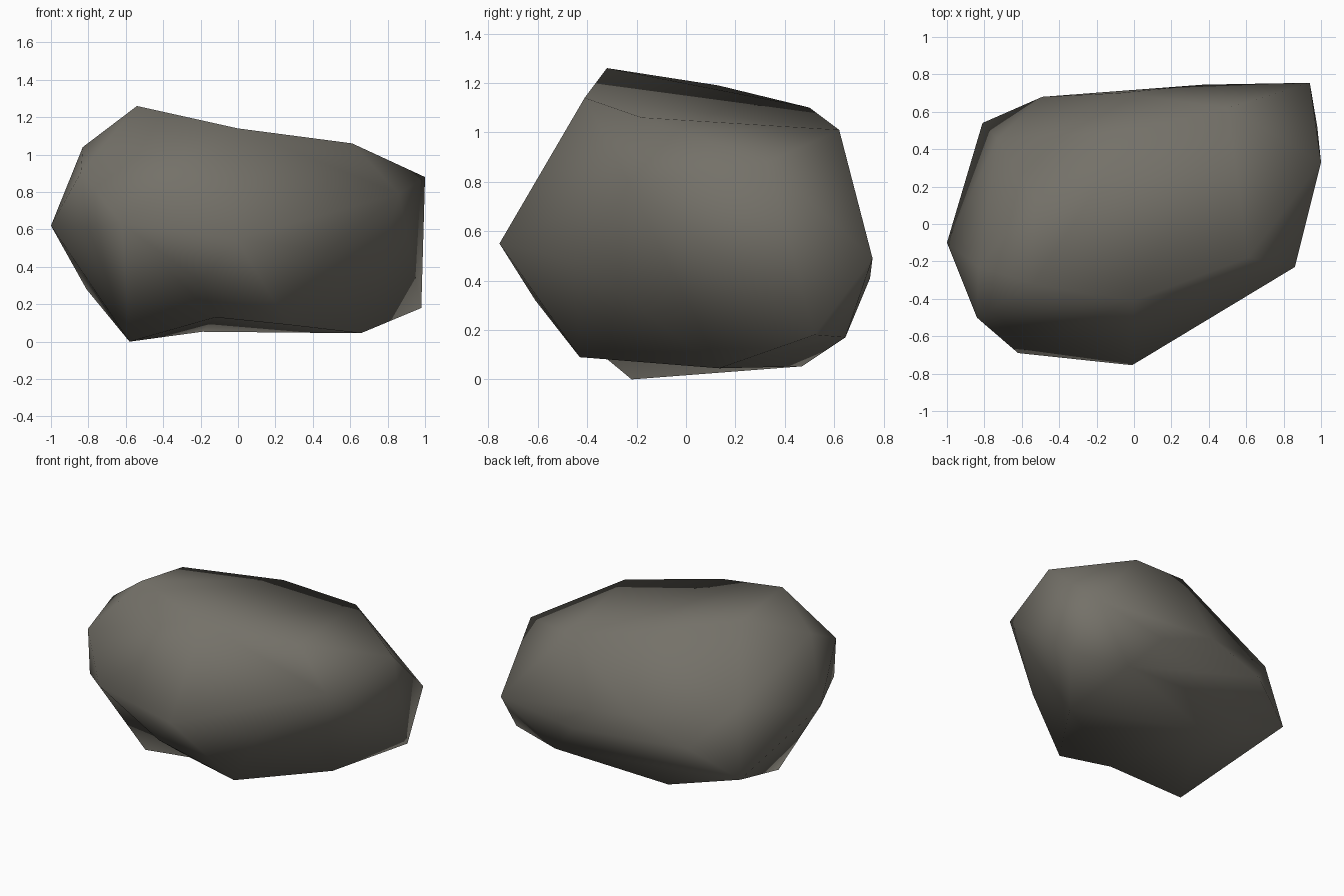
import bpy, bmesh

if "Cube" in bpy.data.objects:
    bpy.data.objects.remove(bpy.data.objects["Cube"])

# Corner points of the boulder, grouped by region
TOP = [(-.54, -.32, 1.26), (-.53, .13, 1.19), (.61, -.18, 1.06),
       (.01, .50, 1.10), (.50, .62, 1.01), (-.83, -.23, 1.04)]
SIDES = [(1, .33, .88), (.86, -.23, .79), (.94, .755, .49), (.98, .52, .18),
         (.37, .745, .41), (-.49, .68, .47), (-.81, .54, .28),
         (-1, -.10, .62), (-.84, -.50, .905), (-.80, -.535, .61),
         (-.62, -.69, .63), (-.01, -.755, .55)]
BASE = [(-.58, -.22, 0), (.657, .135, .045), (.27, -.43, .09),
        (.585, .645, .17), (-.19, .47, .053)]
# Hollows: skinned at the first place, then pressed in to the second
HOLLOWS = [((-.15, -.40, -.02), (-.12, -.377, .13)),   # under the front
           ((0, -.43, 1.22), (0, -.41, 1.14)),         # front of the top
           ((-.08, .75, .60), (-.08, .70, .60)),       # back
           ((.50, -.48, .47), (.48, -.45, .48)),       # front right
           ((-.77, .49, .76), (-.73, .455, .74)),      # back left
           ((-.20, -.63, .31), (-.20, -.61, .32))]     # lower front

bm = bmesh.new()
for p in TOP + SIDES + BASE:
    bm.verts.new(p)
pressed = [(bm.verts.new(out), inner) for out, inner in HOLLOWS]

# Skin the points, drop any leftovers, then press in the hollows
bmesh.ops.convex_hull(bm, input=bm.verts[:])
for v, inner in pressed:
    v.co = inner
bmesh.ops.delete(bm, geom=[v for v in bm.verts if not v.link_faces], context='VERTS')
bmesh.ops.recalc_face_normals(bm, faces=bm.faces[:])
for f in bm.faces:
    f.smooth = True

mesh = bpy.data.meshes.new("boulder")
bm.to_mesh(mesh)
bm.free()

# One warm grey stone colour
stone = bpy.data.materials.new("warm grey stone")
stone.diffuse_color = (.175, .165, .140, 1)
stone.use_nodes = True
stone.node_tree.nodes["Principled BSDF"].inputs["Base Color"].default_value = stone.diffuse_color
mesh.materials.append(stone)
bpy.context.collection.objects.link(bpy.data.objects.new("boulder", mesh))
